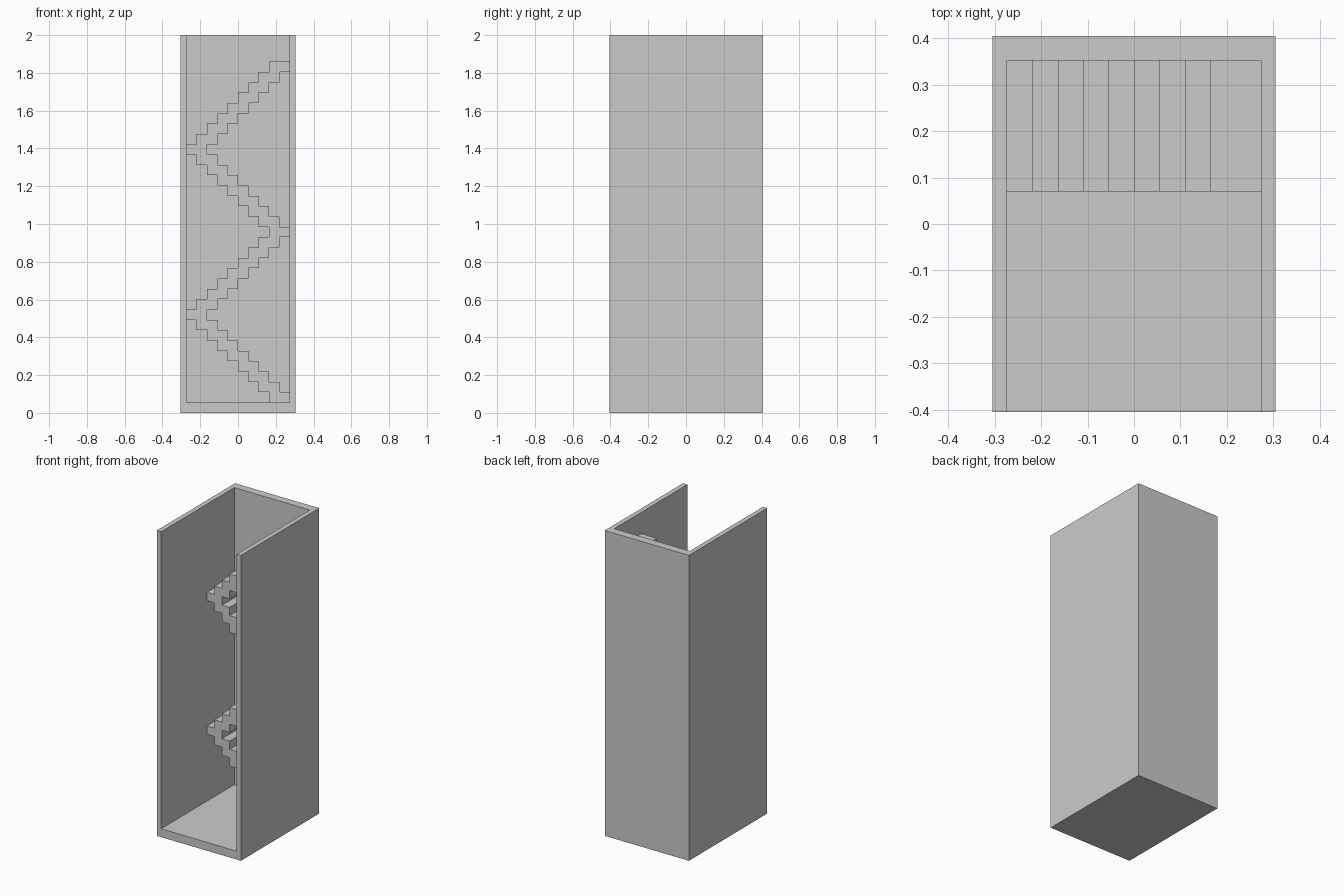
import bpy, bmesh

if "Cube" in bpy.data.objects:
    bpy.data.objects.remove(bpy.data.objects["Cube"])

W, D, H = 0.305, 0.405, 2.0      # half width, half depth, height of the shaft
S = 0.0547                       # stair module (rise and run)
IN_X = 5 * S                     # inner half width
BACK_Y = 0.352                   # inner face of the back wall
STAIR_Y = 0.07                   # front face of the stairs


def add_mesh(name, bm):
    bmesh.ops.recalc_face_normals(bm, faces=bm.faces)
    mesh = bpy.data.meshes.new(name)
    bm.to_mesh(mesh)
    bm.free()
    obj = bpy.data.objects.new(name, mesh)
    bpy.context.collection.objects.link(obj)
    return obj


def box(name, lo, hi):
    bm = bmesh.new()
    bmesh.ops.create_cube(bm, size=1)
    for v in bm.verts:
        v.co = [(a + b) / 2 + c * (b - a) for a, b, c in zip(lo, hi, v.co)]
    return add_mesh(name, bm)


def prism(name, outline, y0, y1):
    """Extrude an x-z outline along y."""
    bm = bmesh.new()
    face = bm.faces.new([bm.verts.new((x, y0, z)) for x, z in outline])
    out = bmesh.ops.extrude_face_region(bm, geom=[face])
    verts = [g for g in out["geom"] if isinstance(g, bmesh.types.BMVert)]
    bmesh.ops.translate(bm, verts=verts, vec=(0, y1 - y0, 0))
    return add_mesh(name, bm)


# Shaft: block hollowed from the front and the top
shaft = box("shaft_walls", (-W, -D, 0), (W, D, H))
cutter = box("shaft_cutter", (-IN_X, -1, S), (IN_X, BACK_Y, H + 1))
mod = shaft.modifiers.new("hollow", "BOOLEAN")
mod.operation = "DIFFERENCE"
mod.solver = "EXACT"
mod.object = cutter
bpy.context.view_layer.objects.active = shaft
shaft.select_set(True)
bpy.ops.object.modifier_apply(modifier=mod.name)
bpy.data.objects.remove(cutter, do_unlink=True)

# Stairs: zigzag of 33 levels, each two modules wide, turning every 8 levels
left, right = [], []
for n in range(33):
    x = -IN_X + S * abs(8 - n % 16)
    for z in (S * (n + 1), S * (n + 2)):
        left.append((x, z))
        right.append((x + 2 * S, z))
prism("zigzag_stairs", left + right[::-1], STAIR_Y, BACK_Y)
